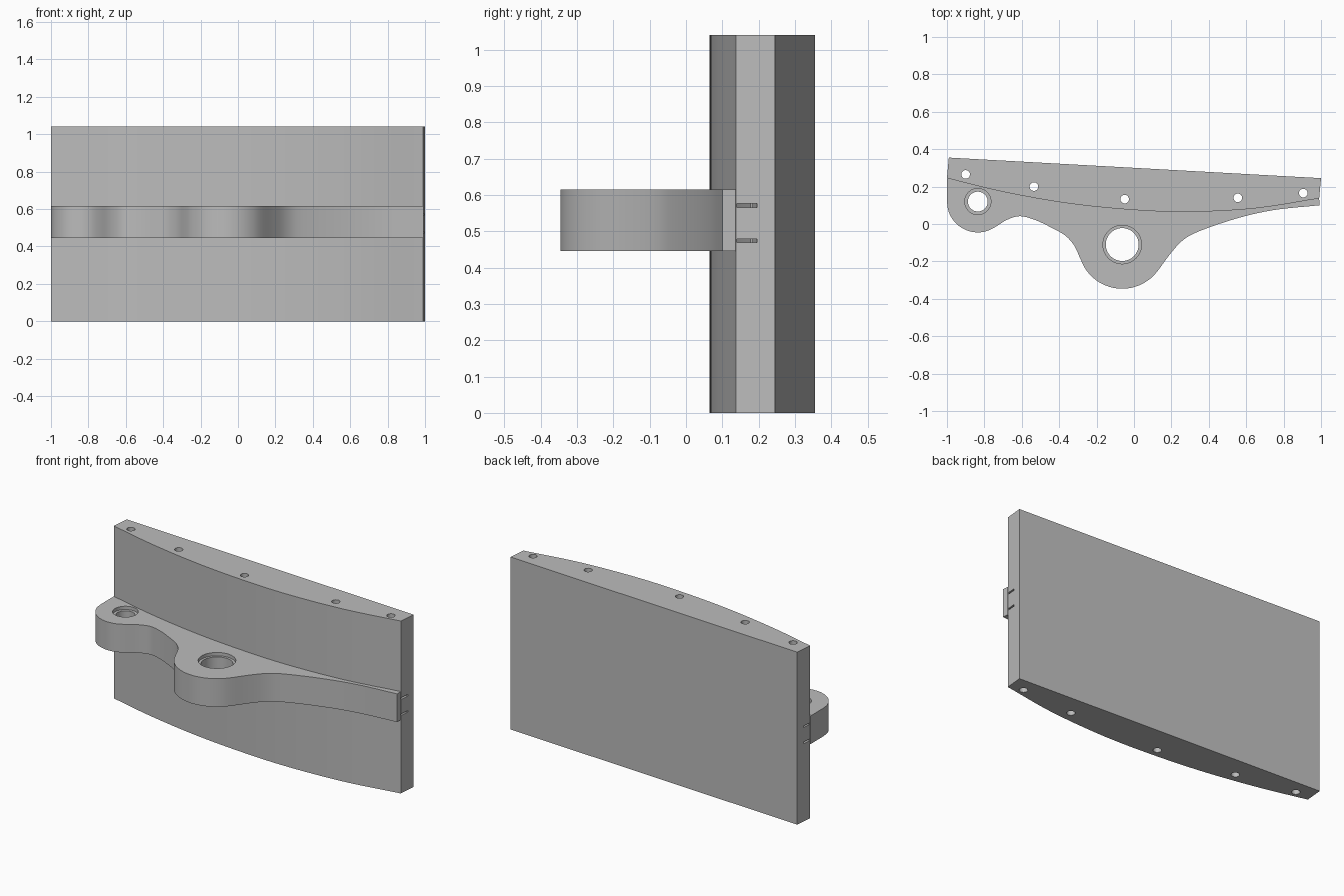
import bpy, bmesh
from math import cos, sin, radians
from mathutils import Vector

cube = bpy.data.objects.get("Cube")
if cube:
    bpy.data.objects.remove(cube, do_unlink=True)

HEIGHT = 1.04
ARM_Z = (0.445, 0.615)

grey = bpy.data.materials.new("plain grey")
grey.use_nodes = True
grey.diffuse_color = (0.5, 0.5, 0.5, 1)
grey.node_tree.nodes["Principled BSDF"].inputs["Base Color"].default_value = (0.5, 0.5, 0.5, 1)


def smooth_path(points, steps=6):
    """Catmull-Rom curve through the points."""
    p = [Vector(q) for q in points]
    p = [2 * p[0] - p[1]] + p + [2 * p[-1] - p[-2]]
    path = []
    for a, b, c, d in zip(p, p[1:], p[2:], p[3:]):
        for i in range(steps):
            t = i / steps
            path.append(0.5 * (2 * b + (c - a) * t + (2 * a - 5 * b + 4 * c - d) * t ** 2
                               + (3 * b - a - 3 * c + d) * t ** 3))
    return path + [p[-2]]


def arc(centre, radius, start, end, count):
    angles = [radians(start + (end - start) * i / (count - 1)) for i in range(count)]
    return [(centre[0] + radius * cos(a), centre[1] + radius * sin(a)) for a in angles]


def prism(name, outline, z0, z1):
    """Closed outline extruded upwards."""
    bm = bmesh.new()
    face = bm.faces.new([bm.verts.new((q[0], q[1], z0)) for q in outline])
    top = bmesh.ops.extrude_face_region(bm, geom=[face])["geom"]
    bmesh.ops.translate(bm, vec=(0, 0, z1 - z0),
                        verts=[v for v in top if isinstance(v, bmesh.types.BMVert)])
    bmesh.ops.recalc_face_normals(bm, faces=bm.faces)
    mesh = bpy.data.meshes.new(name)
    bm.to_mesh(mesh)
    bm.free()
    mesh.materials.append(grey)
    obj = bpy.data.objects.new(name, mesh)
    bpy.context.collection.objects.link(obj)
    return obj


def cut(target, outline, z0, z1):
    cutter = prism("cutter", outline, z0, z1)
    cutter.hide_render = True
    mod = target.modifiers.new("cut", 'BOOLEAN')
    mod.operation, mod.solver, mod.object = 'DIFFERENCE', 'EXACT', cutter
    bpy.context.view_layer.objects.active = target
    bpy.ops.object.modifier_apply(modifier=mod.name)
    bpy.data.objects.remove(cutter, do_unlink=True)


def drill(target, centre, radius, z0, z1, sides=48):
    cut(target, arc(centre, radius, 0, 360, sides + 1)[:-1], z0, z1)


# Plate: flat back, bowed front
bow = smooth_path([(-1, 0.245), (-0.7, 0.172), (-0.35, 0.11), (0, 0.075),
                   (0.3, 0.065), (0.65, 0.084), (0.99, 0.137)])
plate = prism("plate", bow + [(1, 0.245), (-0.99, 0.355)], 0, HEIGHT)

# Thin slots that follow the bow from end to end
ends = [Vector((-1.05, 0.258))] + bow + [Vector((1.05, 0.149))]
slot = [(p.x, p.y + 0.004) for p in ends] + [(p.x, p.y + 0.058) for p in reversed(ends)]
for z in (0.474, 0.571):
    cut(plate, slot, z - 0.005, z + 0.005)

# Pin holes through the full height
for pin in [(-0.9, 0.265), (-0.535, 0.2), (-0.05, 0.133), (0.555, 0.14), (0.905, 0.165)]:
    drill(plate, pin, 0.023, -0.1, HEIGHT + 0.1, 32)

# Bracket arm with a small and a large rounded lug
small, large = (-0.835, 0.12), (-0.063, -0.11)
edge = ([(-1, 0.243)] + arc(small, 0.165, 180, 305, 8)
        + [(-0.68, 0.022), (-0.61, 0.042), (-0.53, 0.022), (-0.45, -0.015), (-0.37, -0.06), (-0.32, -0.115)]
        + arc(large, 0.236, 200, 322, 9)
        + [(0.19, -0.165), (0.26, -0.088), (0.35, -0.038), (0.55, 0.03), (0.75, 0.075), (0.992, 0.1)])
inner = [(p.x * 0.995, p.y + 0.003) for p in reversed(bow)]
front = [edge[0]] + smooth_path(edge[1:], 4)
bracket = prism("bracket", front + [(0.99, 0.136)] + inner, *ARM_Z)

# Stepped bores in the lugs
for centre, bore, rim in [(small, 0.053, 0.07), (large, 0.088, 0.103)]:
    drill(bracket, centre, bore, 0.3, 0.8)
    drill(bracket, centre, rim, ARM_Z[1] - 0.02, 0.8)

for obj in (plate, bracket):
    bpy.ops.object.select_all(action='DESELECT')
    obj.select_set(True)
    bpy.context.view_layer.objects.active = obj
    bpy.ops.object.shade_smooth_by_angle(angle=radians(30))
